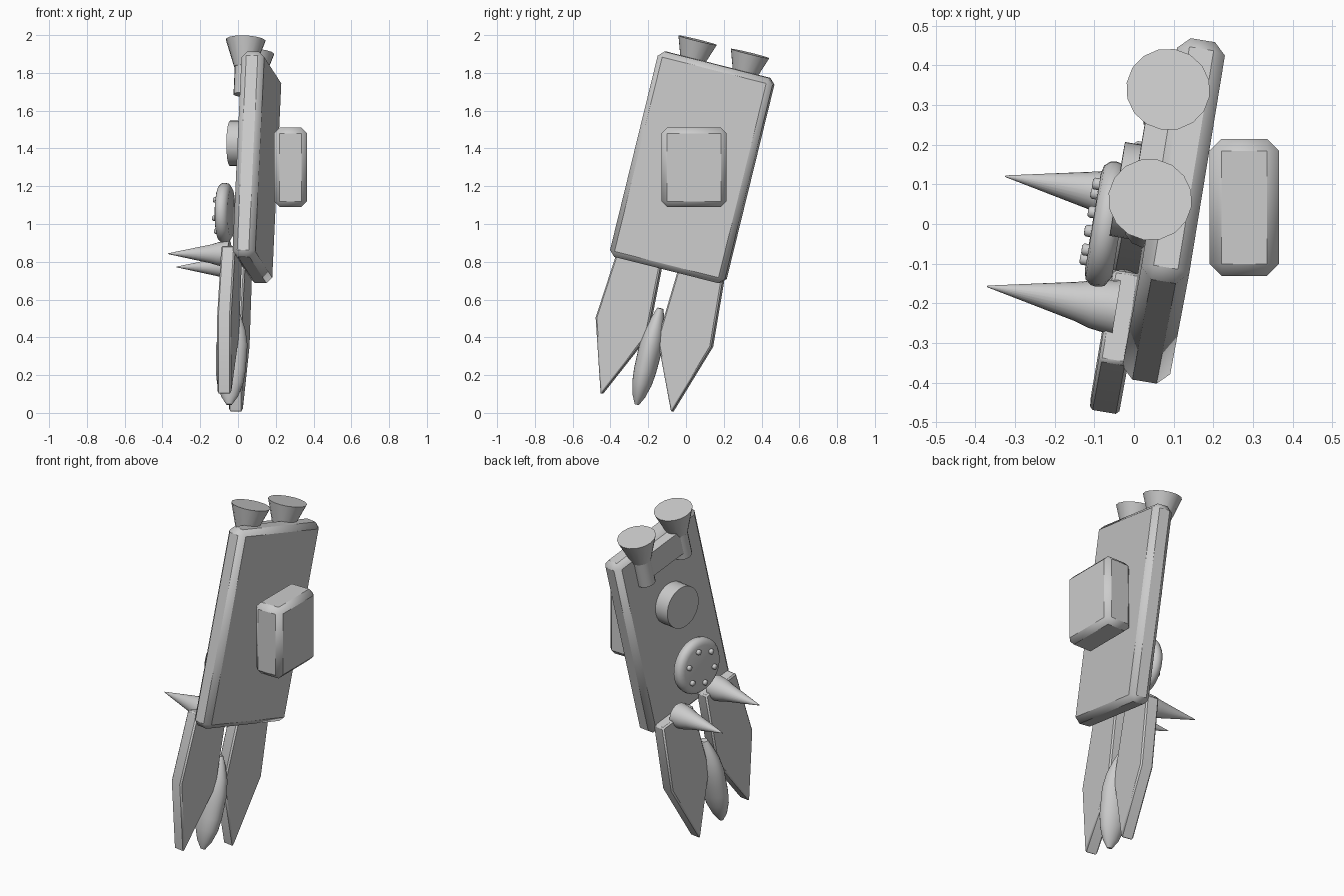
import bpy, bmesh, math
from mathutils import Matrix, Vector

cube = bpy.data.objects.get("Cube")
if cube:
    bpy.data.objects.remove(cube, do_unlink=True)

grey = bpy.data.materials.new("plain grey")
grey.use_nodes = True
GREY = (0.6, 0.6, 0.6, 1)
grey.diffuse_color = GREY
grey.node_tree.nodes["Principled BSDF"].inputs["Base Color"].default_value = GREY

# Tilted frame of the pack: n = outward (+x side), v = across, u = along
U = Vector((0.045, 0.238, 0.970)).normalized()
N = Vector((0.157, 0.959, -0.236)).cross(U).normalized()
V = U.cross(N)
FRAME = Matrix.Translation((0.10, 0.033, 1.30)) @ Matrix((N, V, U)).transposed().to_4x4()
ALONG_N = Matrix.Rotation(math.pi / 2, 4, 'Y')


def finish(name, bm, matrix=FRAME, bevel=0, segments=1, angle=50):
    bmesh.ops.recalc_face_normals(bm, faces=bm.faces)
    mesh = bpy.data.meshes.new(name)
    bm.to_mesh(mesh)
    bm.free()
    mesh.transform(matrix)
    mesh.materials.append(grey)
    ob = bpy.data.objects.new(name, mesh)
    bpy.context.collection.objects.link(ob)
    if bevel:
        mod = ob.modifiers.new("Bevel", 'BEVEL')
        mod.width, mod.segments = bevel, segments
    bpy.ops.object.select_all(action='DESELECT')
    ob.select_set(True)
    bpy.context.view_layer.objects.active = ob
    bpy.ops.object.shade_smooth_by_angle(angle=math.radians(angle))
    return ob


def box(name, centre, size, matrix=FRAME, bevel=0):
    bm = bmesh.new()
    bmesh.ops.create_cube(bm, size=1, matrix=Matrix.Translation(centre) @ Matrix.Diagonal((*size, 1)))
    return finish(name, bm, matrix, bevel)


def lathe(name, profile, local, sides=16, squash=1, **kw):
    """Spin (radius, height) rings around local z and cap both ends."""
    bm = bmesh.new()
    rings = []
    for r, h in profile:
        angles = [2 * math.pi * i / sides for i in range(sides)]
        rings.append([bm.verts.new((r * math.cos(a), squash * r * math.sin(a), h)) for a in angles])
    for lo, hi in zip(rings, rings[1:]):
        for i in range(sides):
            j = (i + 1) % sides
            bm.faces.new((lo[i], lo[j], hi[j], hi[i]))
    bm.faces.new(rings[0][::-1])
    bm.faces.new(rings[-1])
    return finish(name, bm, FRAME @ local, **kw)


# Main slab and the upright box beside it
box("pack_body", (0, 0, 0), (0.122, 0.635, 1.12), bevel=0.03)
box("side_box", (0.278, 0.042, 1.30), (0.175, 0.345, 0.42), Matrix(), bevel=0.03)

# Bar joining the two nozzle stems
box("nozzle_bar", (-0.08, 0, 0.47), (0.06, 0.29, 0.14))

# Mirrored parts: nozzles, spikes and fins
FIN = [(0.05, -0.5), (0.03, -0.93), (0.195, -1.29), (0.32, -0.90), (0.29, -0.5)]
for side, s in (("front", -1), ("back", 1)):
    seat = Matrix.Translation((-0.067, s * 0.145, 0))
    lathe(side + "_nozzle", [(0.055, 0.51), (0.106, 0.657)], seat)
    lathe(side + "_nozzle_stem", [(0.052, 0.36), (0.052, 0.53)], seat, sides=12)
    lathe(side + "_spike", [(0.07, 0), (0.062, -0.06), (0.05, -0.10), (0.002, -0.33)],
          Matrix.Translation((-0.10, s * 0.145, -0.51)) @ ALONG_N, sides=24)
    bm = bmesh.new()
    face = bm.faces.new([bm.verts.new((-0.123, s * v, u)) for v, u in FIN])
    top = bmesh.ops.extrude_face_region(bm, geom=[face])["geom"]
    bmesh.ops.translate(bm, vec=(0.075, 0, 0), verts=[g for g in top if isinstance(g, bmesh.types.BMVert)])
    finish(side + "_fin", bm, bevel=0.008, angle=30)

# Round button and dial with six studs
lathe("round_button", [(0.12, -0.15), (0.12, -0.05)], Matrix.Translation((0, 0, 0.13)) @ ALONG_N, sides=32)
dial = Matrix.Translation((0, 0, -0.25)) @ ALONG_N
lathe("dial", [(0.125, -0.195), (0.145, -0.19), (0.158, -0.175), (0.16, -0.16),
               (0.155, -0.14), (0.13, -0.125)], dial, sides=32)
for i in range(6):
    a = math.radians(60 * i)
    lathe("dial_stud", [(0.010, -0.212), (0.015, -0.207), (0.015, -0.185)],
          dial @ Matrix.Translation((0.1 * math.cos(a), 0.1 * math.sin(a), 0)), sides=10)

# Flattened pod hanging between the fins
lathe("flame_pod", [(0.022, -0.77), (0.045, -0.82), (0.07, -0.89), (0.084, -0.97), (0.082, -1.04),
                    (0.08, -1.11), (0.07, -1.18), (0.045, -1.25), (0.015, -1.295)],
      Matrix.Translation((-0.09, 0, 0)), sides=24, squash=0.74)
